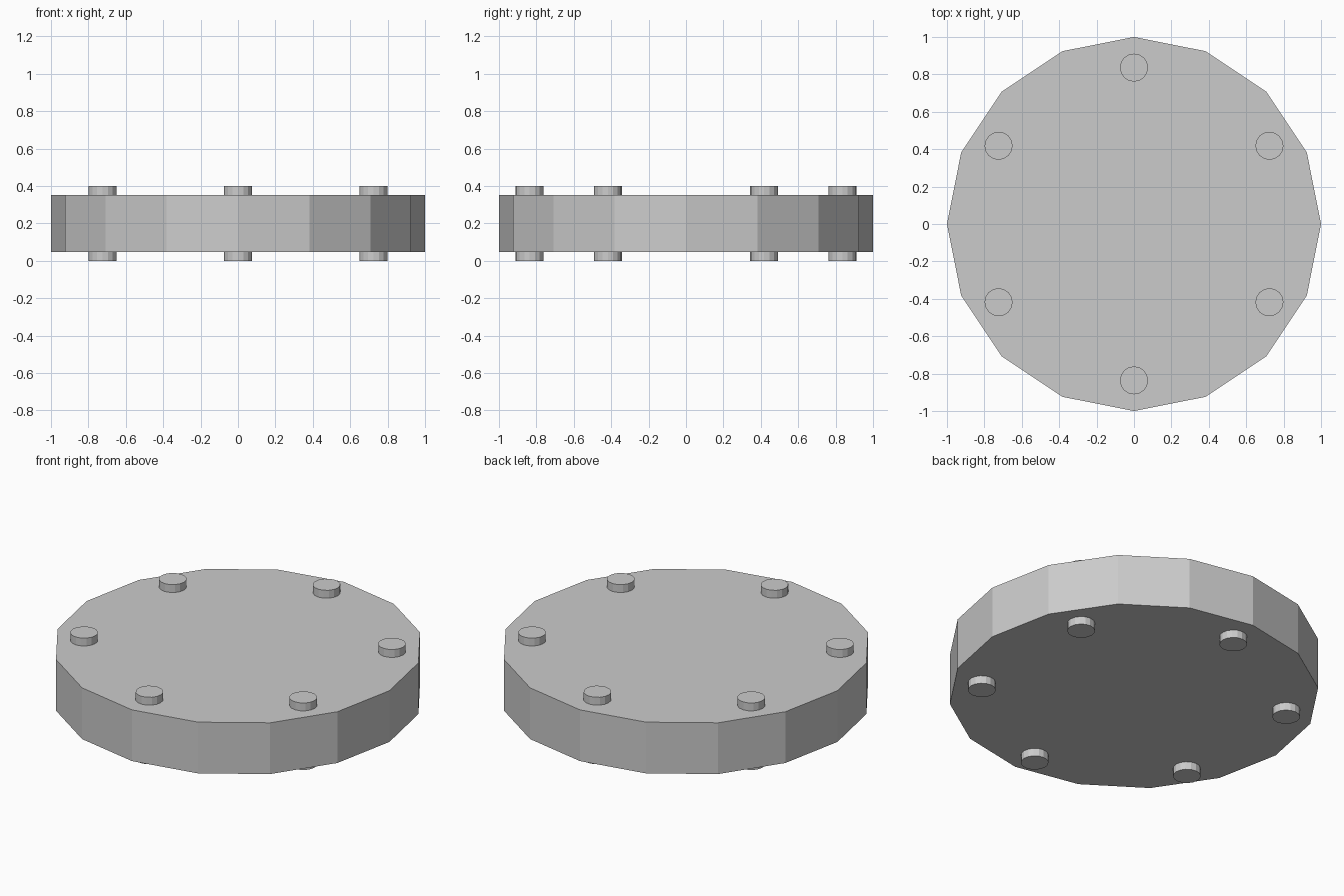
import bpy
from math import cos, sin, radians

if "Cube" in bpy.data.objects:
    bpy.data.objects.remove(bpy.data.objects["Cube"])


def cylinder(name, sides, radius, z0, z1, x=0.0, y=0.0):
    bpy.ops.mesh.primitive_cylinder_add(
        vertices=sides, radius=radius, depth=z1 - z0,
        location=(x, y, (z0 + z1) / 2))
    obj = bpy.context.object
    obj.name = name
    return obj


# Low-poly round plate
cylinder("plate", 16, 1.0, 0.047, 0.353)

# Six pins through the plate, showing above and below
PIN_RING = 0.836
for i in range(6):
    a = radians(30 + 60 * i)
    cylinder(f"pin_{i + 1}", 16, 0.075, 0.0, 0.4,
             PIN_RING * cos(a), PIN_RING * sin(a))
